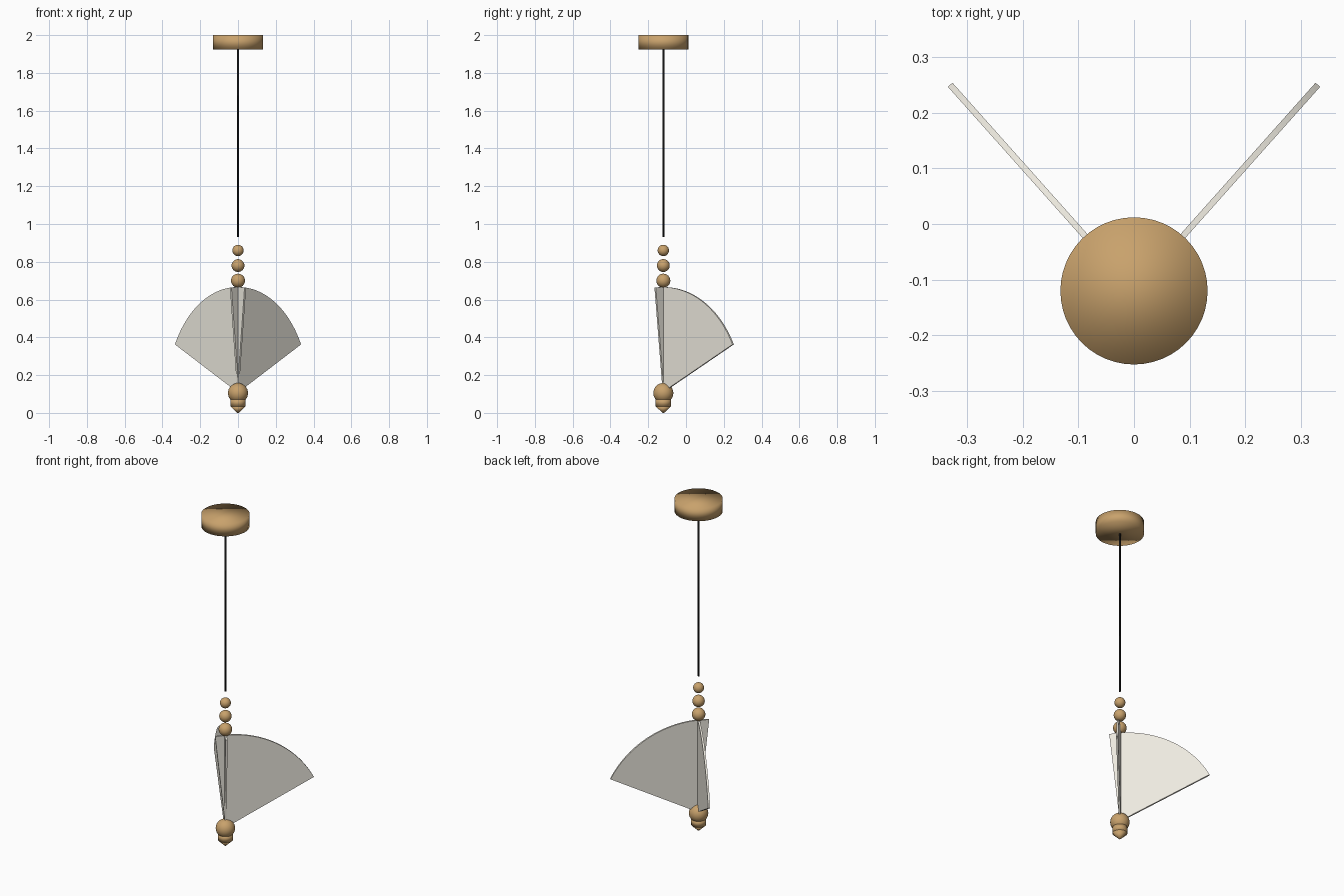
import bpy, bmesh
from math import sin, cos, radians, atan2
from mathutils import Vector

if "Cube" in bpy.data.objects:
    bpy.data.objects.remove(bpy.data.objects["Cube"])

AXIS_Y = -0.12


def material(name, rgb):
    m = bpy.data.materials.new(name)
    m.diffuse_color = (*rgb, 1)
    m.use_nodes = True
    m.node_tree.nodes["Principled BSDF"].inputs["Base Color"].default_value = m.diffuse_color
    return m


brass = material("brass", (0.58, 0.36, 0.15))
black = material("black", (0.01, 0.01, 0.01))
cream = material("cream", (0.85, 0.82, 0.74))


def finish(name, bm, mat, smooth=True):
    bmesh.ops.recalc_face_normals(bm, faces=bm.faces)
    me = bpy.data.meshes.new(name)
    bm.to_mesh(me)
    bm.free()
    for p in me.polygons:
        p.use_smooth = smooth
    me.materials.append(mat)
    ob = bpy.data.objects.new(name, me)
    bpy.context.collection.objects.link(ob)
    ob.location.y = AXIS_Y
    return ob


def cone(name, r_low, r_high, z0, z1, mat, sides=32):
    bm = bmesh.new()
    bmesh.ops.create_cone(bm, cap_ends=True, segments=sides, radius1=r_low,
                          radius2=r_high, depth=z1 - z0)
    bmesh.ops.translate(bm, verts=bm.verts, vec=(0, 0, (z0 + z1) / 2))
    return finish(name, bm, mat)


def ball(name, r, z):
    bm = bmesh.new()
    bmesh.ops.create_uvsphere(bm, u_segments=32, v_segments=16, radius=r)
    bmesh.ops.translate(bm, verts=bm.verts, vec=(0, 0, z))
    return finish(name, bm, brass)


def fan(name, side):
    # Flat sector standing in a vertical plane, slightly past the axis
    apex, radius, thick, steps = 0.11, 0.556, 0.011, 32
    heading = atan2(0.37, 0.33 * side)
    out = Vector((cos(heading), sin(heading), 0))
    normal = Vector((-out.y, out.x, 0))
    shift = -normal * thick / 2
    bm = bmesh.new()
    verts = [bm.verts.new(Vector((0, 0, apex)) + shift)]
    for i in range(steps + 1):
        a = radians(-6 + 69 * i / steps)
        verts.append(bm.verts.new(out * radius * sin(a) + shift
                                  + Vector((0, 0, apex + radius * cos(a)))))
    face = bm.faces.new(verts)
    ext = bmesh.ops.extrude_face_region(bm, geom=[face], use_keep_orig=True)
    moved = [g for g in ext["geom"] if isinstance(g, bmesh.types.BMVert)]
    bmesh.ops.translate(bm, verts=moved, vec=normal * thick)
    finish(name, bm, cream, smooth=False)


# Ceiling canopy and cord
cone("ceiling_canopy", 0.132, 0.132, 1.925, 2.0, brass, 48)
cone("cord", 0.005, 0.005, 0.93, 1.93, black, 12)

# Beads above the shade, growing downwards
for i, (r, z) in enumerate([(0.030, 0.86), (0.034, 0.78), (0.037, 0.70)]):
    ball(f"bead_{i + 1}", r, z)

# Crossed fan panels
fan("fan_right", 1)
fan("fan_left", -1)

# Bottom ball and pointed finial
ball("bottom_ball", 0.053, 0.105)
cone("finial_collar", 0.041, 0.041, 0.035, 0.075, brass)
cone("finial_tip", 0.004, 0.041, 0.0, 0.035, brass)
